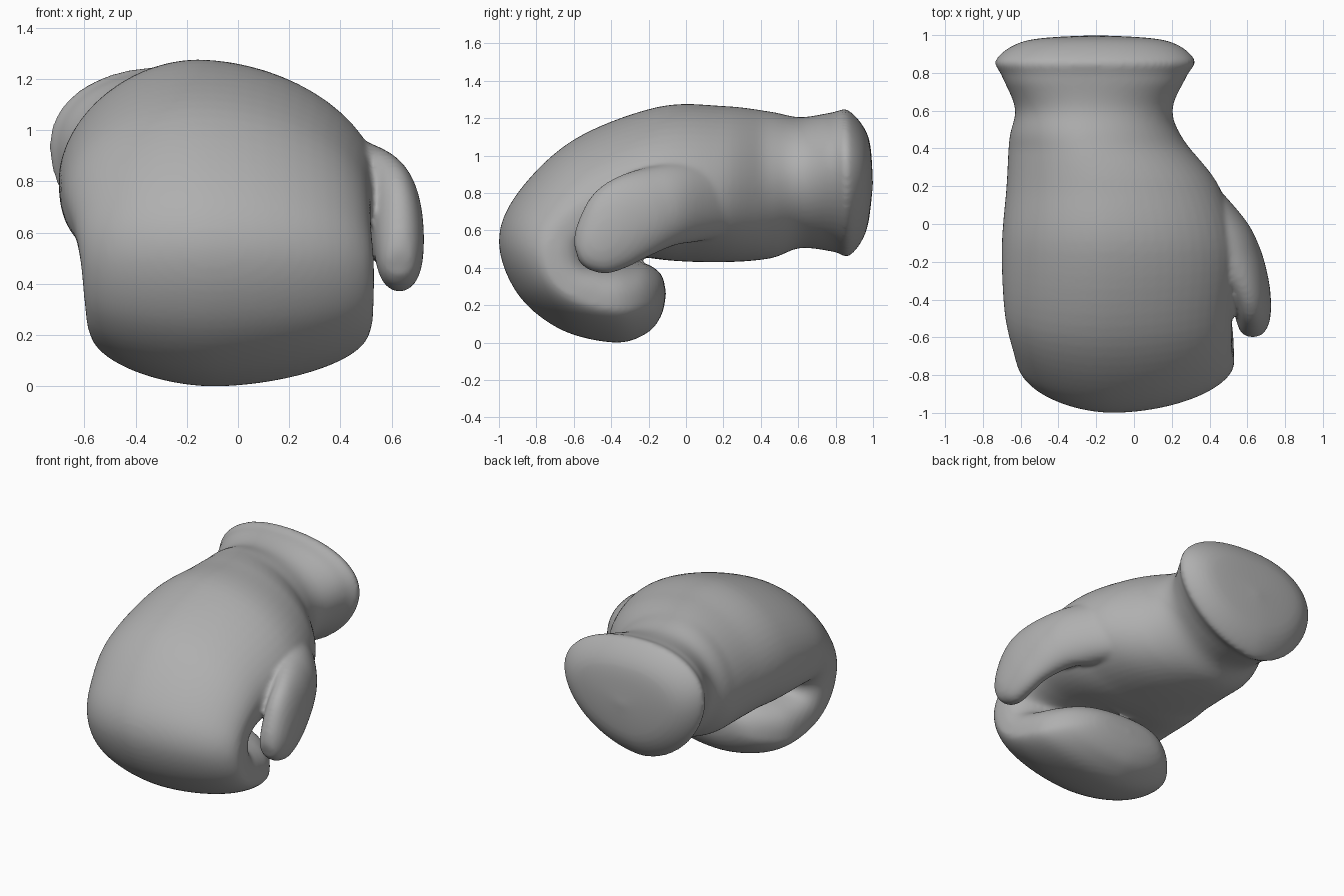
import bpy, bmesh, math

if "Cube" in bpy.data.objects:
    bpy.data.objects.remove(bpy.data.objects["Cube"])

AROUND, STEPS = 60, 7


def catmull(a, b, c, d, t):
    return [0.5 * (2 * q + (r - p) * t + (2 * p - 5 * q + 4 * r - s) * t * t
                   + (3 * q - p - 3 * r + s) * t ** 3) for p, q, r, s in zip(a, b, c, d)]


def clamp(v):
    return max(0, min(1, v))


def spow(v, e):
    return math.copysign(abs(v) ** e, v)


def tip(end, prev):
    """Tiny closing section that rounds off an end of a loft."""
    def mid(r):
        return (r[0] + r[2]) / 2, (r[1] + r[3]) / 2, (r[4] + r[5]) / 2
    (y, z, x), (py, pz, _) = mid(end), mid(prev)
    y, z = y + 0.3 * (y - py), z + 0.3 * (z - pz)
    return y, z + 0.01, y, z - 0.01, x - 0.02, x + 0.02


def loft(name, rows, ridge, shaped):
    """Row: outer y, z, inner y, z, left x, right x; ridge is where the section peaks."""
    rows = [tip(rows[0], rows[1])] + rows + [tip(rows[-1], rows[-2])]
    bm = bmesh.new()
    n, rings = len(rows), []
    for i in range(n - 1):
        ctrl = [rows[max(0, min(n - 1, i + k))] for k in (-1, 0, 1, 2)]
        for s in range(STEPS + (i == n - 2)):
            oy, oz, iy, iz, xl, xr = catmull(*ctrl, s / STEPS)
            # Roundness changes from cuff to palm, fold and curled fingers
            level, e_out, e_in = 0.5, 2.05, 2.1
            if shaped:
                cuff = clamp((iy - 0.4) / 0.35)
                fold = clamp(-iy / 0.4)
                curl = clamp((iz - oz + 0.3) / 0.6)
                level = 0.45 + 0.15 * cuff + 0.12 * curl
                e_out = 1.88 + 0.3 * cuff - 0.1 * curl
                e_in = 2.2 - 0.4 * cuff + 0.8 * fold
            xm = xl + (xr - xl) * ridge
            ring = []
            for k in range(AROUND):
                a = 2 * math.pi * k / AROUND
                c, d = math.cos(a), math.sin(a)
                e = 2 / (e_out if d > 0 else e_in)
                x = xm + spow(c, e) * ((xr - xm) if c > 0 else (xm - xl))
                v = level + spow(d, e) * ((1 - level) if d > 0 else level)
                ring.append(bm.verts.new((x, iy + (oy - iy) * v, iz + (oz - iz) * v)))
            rings.append(ring)
    for r0, r1 in zip(rings, rings[1:]):
        for k in range(AROUND):
            j = (k + 1) % AROUND
            bm.faces.new((r0[k], r0[j], r1[j], r1[k]))
    bm.faces.new(rings[0])
    bm.faces.new(rings[-1])
    bmesh.ops.recalc_face_normals(bm, faces=bm.faces)
    me = bpy.data.meshes.new(name)
    bm.to_mesh(me)
    bm.free()
    ob = bpy.data.objects.new(name, me)
    bpy.context.collection.objects.link(ob)
    return ob


# Cuff, hand and curled fingers as one continuous loft
glove = loft("boxing_glove", [
    (0.975, 1.1, 0.965, 0.6, -0.57, 0.17),
    (0.87, 1.24, 0.875, 0.465, -0.73, 0.32),
    (0.78, 1.23, 0.79, 0.485, -0.70, 0.28),
    (0.61, 1.205, 0.61, 0.505, -0.63, 0.205),
    (0.45, 1.235, 0.45, 0.45, -0.66, 0.26),
    (0.2, 1.265, 0.2, 0.43, -0.675, 0.45),
    (-0.15, 1.26, -0.1, 0.44, -0.70, 0.545),
    (-0.6, 1.085, -0.36, 0.48, -0.685, 0.52),
    (-0.9, 0.8, -0.47, 0.48, -0.64, 0.52),
    (-1.0, 0.54, -0.48, 0.45, -0.615, 0.53),
    (-0.9, 0.26, -0.46, 0.43, -0.60, 0.53),
    (-0.67, 0.07, -0.4, 0.43, -0.585, 0.52),
    (-0.38, 0.0, -0.31, 0.43, -0.55, 0.48),
    (-0.21, 0.05, -0.21, 0.42, -0.45, 0.37),
    (-0.13, 0.15, -0.13, 0.36, -0.31, 0.2),
], 0.44, True)

# Flattened thumb, rooted in the side of the hand
thumb = loft("thumb", [
    (0.33, 0.95, 0.33, 0.6, 0.02, 0.31),
    (0.02, 0.97, 0.06, 0.54, 0.2, 0.575),
    (-0.2, 0.94, -0.06, 0.52, 0.36, 0.665),
    (-0.38, 0.88, -0.2, 0.46, 0.48, 0.71),
    (-0.5, 0.79, -0.31, 0.405, 0.52, 0.725),
    (-0.575, 0.65, -0.42, 0.37, 0.54, 0.72),
    (-0.6, 0.54, -0.52, 0.39, 0.565, 0.69),
], 0.5, False)

# Fuse both into one soft skin
bpy.ops.object.select_all(action='DESELECT')
thumb.select_set(True)
glove.select_set(True)
bpy.context.view_layer.objects.active = glove
bpy.ops.object.join()
fuse = glove.modifiers.new("fuse", 'REMESH')
fuse.mode = 'VOXEL'
fuse.voxel_size = 0.015
fuse.use_smooth_shade = True
soft = glove.modifiers.new("soften", 'SMOOTH')
soft.factor = 0.5
soft.iterations = 7

# Mid grey leather
leather = bpy.data.materials.new("grey_leather")
leather.diffuse_color = (0.43, 0.43, 0.43, 1)
leather.use_nodes = True
leather.node_tree.nodes["Principled BSDF"].inputs["Base Color"].default_value = leather.diffuse_color
glove.data.materials.append(leather)
